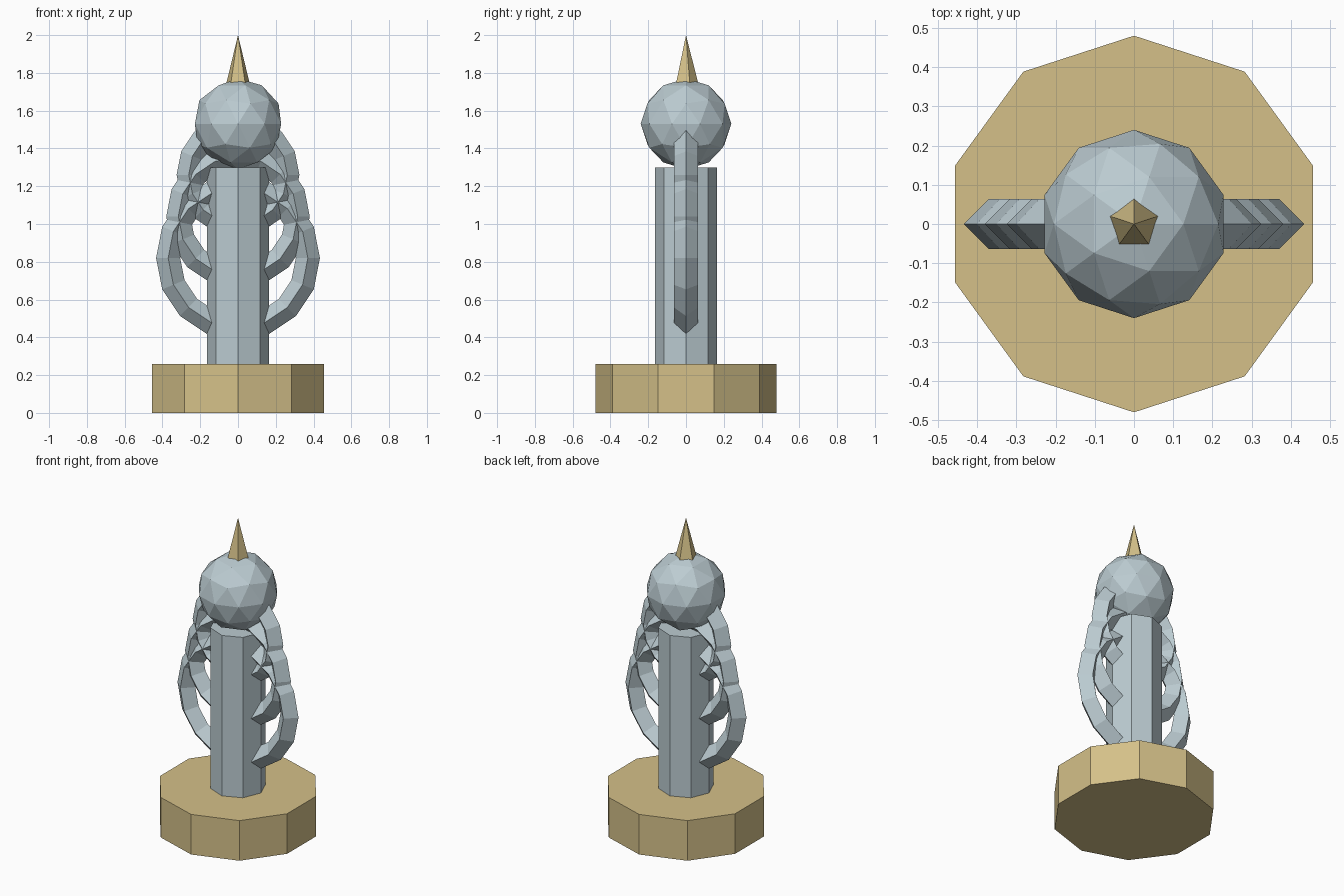
import bpy
import math

if "Cube" in bpy.data.objects:
    bpy.data.objects.remove(bpy.data.objects["Cube"])


def material(name, rgb):
    m = bpy.data.materials.new(name)
    m.diffuse_color = (*rgb, 1.0)
    m.use_nodes = True
    m.node_tree.nodes["Principled BSDF"].inputs["Base Color"].default_value = m.diffuse_color
    return m


gold = material("pale gold", (0.66, 0.53, 0.25))
silver = material("silver blue", (0.50, 0.60, 0.64))


def finish(name, mat):
    ob = bpy.context.object
    ob.name = name
    ob.data.materials.append(mat)
    return ob


def prism(name, sides, r, z0, z1, mat):
    bpy.ops.mesh.primitive_cylinder_add(vertices=sides, radius=r, depth=z1 - z0,
                                        location=(0, 0, (z0 + z1) / 2))
    return finish(name, mat)


# Base and column
prism("base", 10, 0.48, 0.0, 0.26, gold)
prism("column", 8, 0.165, 0.25, 1.30, silver)

# Upright rings threaded through the column, shrinking upward
for i, (z, outer) in enumerate([(0.82, 0.434), (1.04, 0.38), (1.26, 0.325)]):
    bpy.ops.mesh.primitive_torus_add(major_segments=16, minor_segments=4,
                                     major_radius=outer - 0.064, minor_radius=0.064,
                                     location=(0, 0, z), rotation=(math.pi / 2, 0, 0))
    finish(f"ring_{i + 1}", silver)

# Faceted ball
bpy.ops.mesh.primitive_ico_sphere_add(subdivisions=2, radius=0.24, location=(0, 0, 1.53))
finish("ball", silver)

# Spike on top
bpy.ops.mesh.primitive_cone_add(vertices=5, radius1=0.066, radius2=0, depth=0.26,
                                location=(0, 0, 1.87))
finish("spike", gold)
